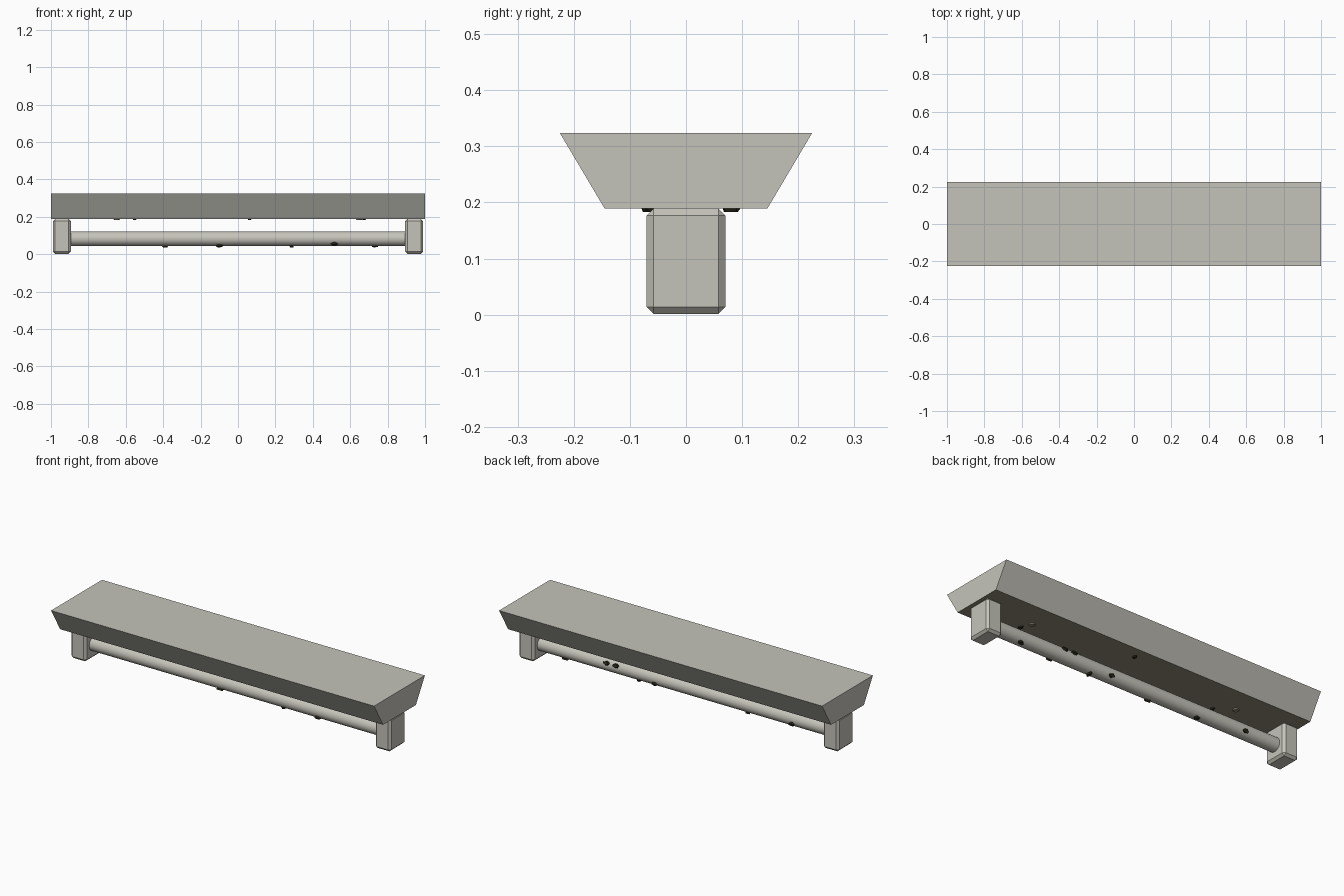
import bpy, bmesh, math, random
from mathutils import Vector, Matrix

if "Cube" in bpy.data.objects:
    bpy.data.objects.remove(bpy.data.objects["Cube"])

random.seed(4)


def material(name, rgb):
    m = bpy.data.materials.new(name)
    m.diffuse_color = (*rgb, 1)
    m.use_nodes = True
    m.node_tree.nodes["Principled BSDF"].inputs["Base Color"].default_value = m.diffuse_color
    return m


CONCRETE = material("pale_concrete", (0.56, 0.55, 0.49))
UNDERSIDE = material("stained_underside", (0.27, 0.25, 0.18))
DARK = material("dark_grime", (0.022, 0.021, 0.010))


def finish(name, bm, *mats):
    bmesh.ops.recalc_face_normals(bm, faces=bm.faces)
    me = bpy.data.meshes.new(name)
    bm.to_mesh(me)
    bm.free()
    ob = bpy.data.objects.new(name, me)
    bpy.context.collection.objects.link(ob)
    for m in mats:
        me.materials.append(m)
    return ob


# Seat slab: trapezoid profile drawn along x, with a darker underside
bm = bmesh.new()
profile = [(-0.145, 0.189), (0.145, 0.189), (0.225, 0.324), (-0.225, 0.324)]
face = bm.faces.new([bm.verts.new((-1, y, z)) for y, z in profile])
ext = bmesh.ops.extrude_face_region(bm, geom=[face])
bmesh.ops.translate(bm, vec=(2, 0, 0),
                    verts=[g for g in ext["geom"] if isinstance(g, bmesh.types.BMVert)])
bmesh.ops.recalc_face_normals(bm, faces=bm.faces)
for f in bm.faces:
    f.material_index = 1 if f.normal.z < -0.9 else 0
finish("seat_slab", bm, CONCRETE, UNDERSIDE)

# Chamfered block legs at both ends
for side, label in ((-1, "left"), (1, "right")):
    bm = bmesh.new()
    bmesh.ops.create_cube(bm, size=1)
    bmesh.ops.scale(bm, vec=(0.096, 0.14, 0.188), verts=bm.verts)
    bmesh.ops.translate(bm, vec=(side * 0.942, 0, 0.095), verts=bm.verts)
    bmesh.ops.bevel(bm, geom=bm.edges[:], offset=0.0125, segments=1, affect='EDGES')
    finish(label + "_leg", bm, CONCRETE)

# Round stretcher bar between the legs
ROD_R, ROD_Z = 0.039, 0.083
bm = bmesh.new()
bmesh.ops.create_cone(bm, cap_ends=True, segments=32, radius1=ROD_R, radius2=ROD_R, depth=1.8,
                      matrix=Matrix.Translation((0, 0, ROD_Z)) @ Matrix.Rotation(math.pi / 2, 4, 'Y'))
rod = finish("stretcher_bar", bm, CONCRETE)
for f in rod.data.polygons:
    f.use_smooth = len(f.vertices) == 4


# Small flattened lumps stuck under the bar and the seat
def lump(name, pos, normal, size, thick, mat=DARK, sides=9, jitter=0.2):
    bm = bmesh.new()
    bmesh.ops.create_cone(bm, cap_ends=True, segments=sides, radius1=size,
                          radius2=size * 0.8, depth=thick)
    for v in bm.verts:
        k = 1 + random.uniform(-jitter, jitter)
        v.co.x *= k
        v.co.y *= k * (0.6 if jitter else 1)
    rot = Vector((0, 0, 1)).rotation_difference(Vector(normal)).to_matrix().to_4x4()
    bm.transform(Matrix.Translation(pos) @ rot)
    finish(name, bm, mat)


# x position and angle from straight down (positive towards the back)
bar_lumps = [(0.735, 25), (0.515, -45), (0.286, 0), (0.17, 60), (-0.10, -25),
             (-0.39, 15), (-0.68, 65), (0.47, 115), (0.41, 115)]
for i, (x, deg) in enumerate(bar_lumps):
    a = math.radians(deg)
    n = Vector((0, math.sin(a), -math.cos(a)))
    lump(f"bar_lump_{i + 1}", Vector((x, 0, ROD_Z)) + n * (ROD_R + 0.002), n, 0.019, 0.012)

for i, (x, y) in enumerate([(0.673, -0.058), (0.063, 0.079), (-0.553, -0.064)]):
    lump(f"seat_lump_{i + 1}", Vector((x, y, 0.186)), (0, 0, -1), 0.016, 0.007)

# Round plugs under the seat
for x in (-0.648, 0.648):
    lump("seat_plug", Vector((x, 0, 0.1865)), (0, 0, -1), 0.018, 0.006, UNDERSIDE, 16, 0)
